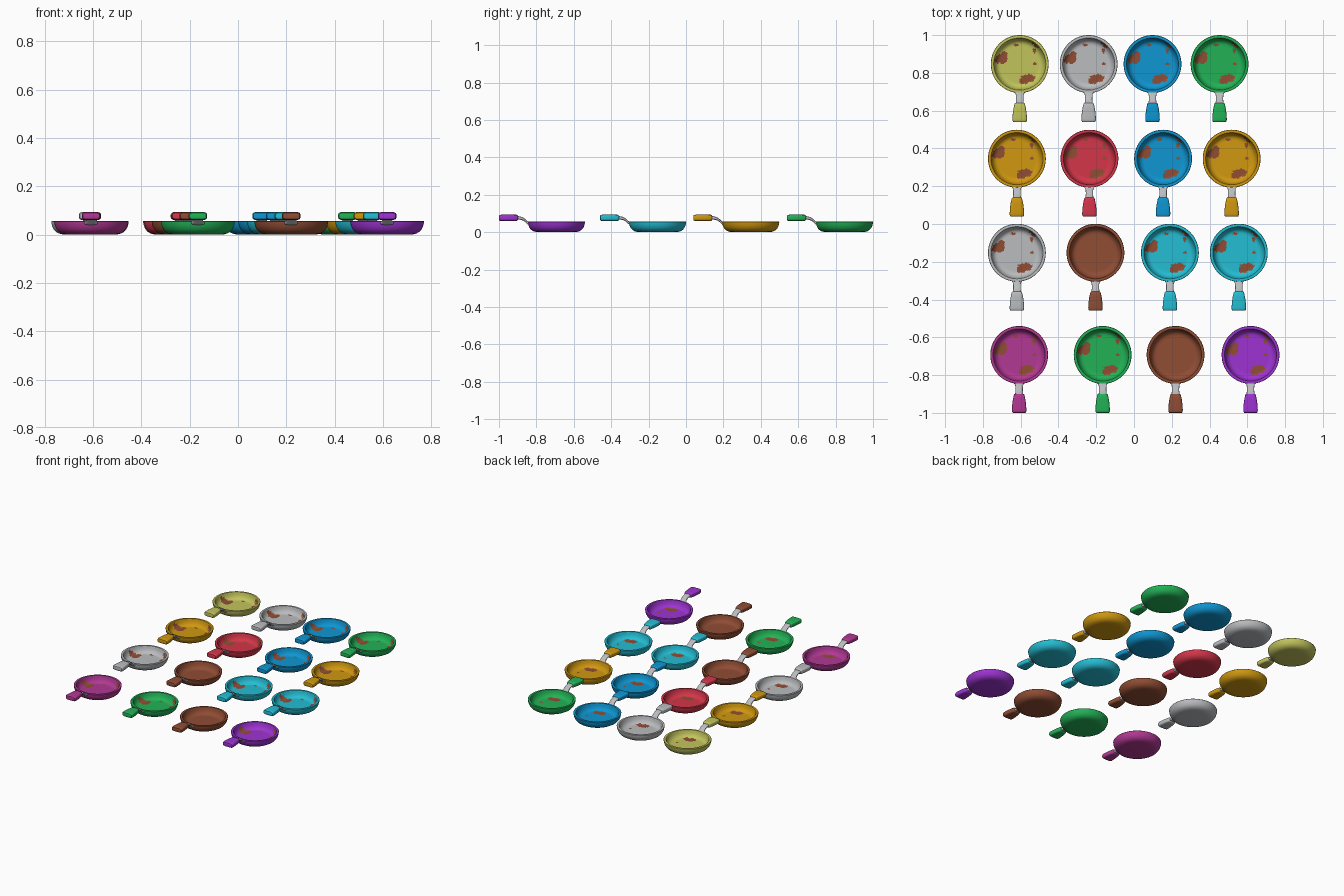
import bpy, bmesh, math
from mathutils import Vector, noise

if "Cube" in bpy.data.objects:
    bpy.data.objects.remove(bpy.data.objects["Cube"])

# One material per colour (sRGB 0-255 converted to linear)
def lin(c):
    c /= 255
    return c / 12.92 if c <= 0.04045 else ((c + 0.055) / 1.055) ** 2.4

MATS = {}
for name, rgb in {"olive": (194, 196, 92), "grey": (186, 188, 191), "blue": (14, 150, 210),
                  "green": (34, 178, 86), "gold": (208, 152, 16), "red": (212, 54, 74),
                  "cyan": (36, 190, 212), "brown": (144, 77, 52), "magenta": (178, 56, 148),
                  "purple": (157, 52, 210)}.items():
    m = bpy.data.materials.new(name)
    m.diffuse_color = (*[lin(c) for c in rgb], 1)
    m.use_nodes = True
    m.node_tree.nodes["Principled BSDF"].inputs["Base Color"].default_value = m.diffuse_color
    MATS[name] = m

def finish(bm, name, mats, loc, angle=35):
    bmesh.ops.recalc_face_normals(bm, faces=bm.faces)
    me = bpy.data.meshes.new(name)
    bm.to_mesh(me)
    bm.free()
    ob = bpy.data.objects.new(name, me)
    bpy.context.collection.objects.link(ob)
    for m in mats:
        me.materials.append(MATS[m])
    ob.location = loc
    bpy.ops.object.select_all(action='DESELECT')
    ob.select_set(True)
    bpy.context.view_layer.objects.active = ob
    bpy.ops.object.shade_smooth_by_angle(angle=math.radians(angle))

# Rust patches inside the bowl: x, y, half width, half height
RUST = [(-0.095, 0.028, 0.032, 0.026), (-0.082, 0.05, 0.016, 0.016), (-0.118, 0.018, 0.018, 0.014),
        (0.022, -0.09, 0.022, 0.017), (0.055, -0.076, 0.028, 0.021), (0.035, -0.066, 0.03, 0.009),
        (-0.02, 0.1, 0.011, 0.008), (0.078, 0.07, 0.009, 0.014), (0.087, 0.098, 0.013, 0.011),
        (0.072, 0.113, 0.009, 0.008), (0.08, 0.002, 0.009, 0.007)]

def is_rust(p):
    w = 0.45 * noise.noise(Vector((p.x * 70, p.y * 70, 3.1)))
    return any(((p.x - a) / rx) ** 2 + ((p.y - b) / ry) ** 2 < 1 + w for a, b, rx, ry in RUST)

OUTER = [(0.0, 0.0), (0.09, 0.0), (0.107, 0.001), (0.122, 0.005), (0.134, 0.012), (0.143, 0.022),
         (0.149, 0.035), (0.152, 0.047), (0.153, 0.055), (0.1515, 0.057)]
INNER = [(0.138, 0.057), (0.136, 0.055), (0.134, 0.045), (0.129, 0.031), (0.121, 0.02), (0.112, 0.014),
         (0.102, 0.012), (0.0, 0.012)]

# Revolved bowl, with fine rings inside so that rust can be set face by face
def bowl(color, loc):
    n = 96
    inner = []
    for (r0, z0), (r1, z1) in zip(INNER, INNER[1:]):
        k = max(1, round(math.hypot(r1 - r0, z1 - z0) / 0.0065))
        inner += [(r0 + (r1 - r0) * i / k, z0 + (z1 - z0) * i / k) for i in range(k)]
    prof = OUTER[1:] + inner
    bm = bmesh.new()
    rings = [[bm.verts.new((r * math.cos(2 * math.pi * i / n), r * math.sin(2 * math.pi * i / n), z))
              for i in range(n)] for r, z in prof]
    for a, b in zip(rings, rings[1:]):
        for i in range(n):
            j = (i + 1) % n
            bm.faces.new((a[i], a[j], b[j], b[i]))
    for ring, z in ((rings[0], 0.0), (rings[-1], INNER[-1][1])):
        c = bm.verts.new((0, 0, z))
        for i in range(n):
            bm.faces.new((ring[i], ring[(i + 1) % n], c))
    bm.normal_update()
    for f in bm.faces:
        p = f.calc_center_median()
        inside = p.xy.length < 0.1345 and p.z > 0.0115 and f.normal.z * 1 > 0.0
        if inside and is_rust(p):
            f.material_index = 1
    finish(bm, "pan_bowl", [color, "brown"], loc)

# Loft of rounded-rectangle sections along y: (y, z, width, thickness)
def loft(name, color, loc, sections, power, n=28):
    bm = bmesh.new()
    rings = []
    for y, z, w, t in sections:
        ring = []
        for i in range(n):
            a = 2 * math.pi * (i + 0.5) / n
            c, s = math.cos(a), math.sin(a)
            ring.append(bm.verts.new((math.copysign(abs(c) ** power, c) * w / 2, y,
                                      z + math.copysign(abs(s) ** power, s) * t / 2)))
        rings.append(ring)
    for a, b in zip(rings, rings[1:]):
        for i in range(n):
            j = (i + 1) % n
            bm.faces.new((a[i], a[j], b[j], b[i]))
    bm.faces.new(rings[0])
    bm.faces.new(rings[-1])
    finish(bm, name, [color], loc, 40)

# Metal neck rising from the rim, flared where it meets the bowl
NECK = [(-0.142, 0.047, 0.056, 0.016), (-0.152, 0.049, 0.054, 0.016), (-0.158, 0.054, 0.044, 0.016),
        (-0.167, 0.063, 0.04, 0.016), (-0.177, 0.07, 0.039, 0.016), (-0.19, 0.075, 0.039, 0.017),
        (-0.205, 0.077, 0.042, 0.019), (-0.22, 0.077, 0.042, 0.019)]
# Coloured grip, wider toward its end
GRIP = [(-0.206, 0.077, 0.046, 0.022), (-0.208, 0.077, 0.052, 0.029), (-0.213, 0.077, 0.056, 0.033),
        (-0.235, 0.077, 0.066, 0.034), (-0.265, 0.077, 0.074, 0.034), (-0.292, 0.077, 0.077, 0.034),
        (-0.301, 0.077, 0.075, 0.032), (-0.306, 0.077, 0.069, 0.026), (-0.307, 0.077, 0.062, 0.02)]

ROWS = [(0.847, [(-0.605, "olive"), (-0.24, "grey"), (0.098, "blue"), (0.453, "green")]),
        (0.346, [(-0.62, "gold"), (-0.236, "red"), (0.154, "blue"), (0.517, "gold")]),
        (-0.152, [(-0.62, "grey"), (-0.204, "brown"), (0.19, "cyan"), (0.555, "cyan")]),
        (-0.693, [(-0.608, "magenta"), (-0.166, "green"), (0.22, "brown"), (0.617, "purple")])]

for y, pans in ROWS:
    for x, color in pans:
        bowl(color, (x, y, 0))
        loft("handle_neck", "grey", (x, y, 0), NECK, 0.6)
        loft("handle_grip", color, (x, y, 0), GRIP, 0.5)
